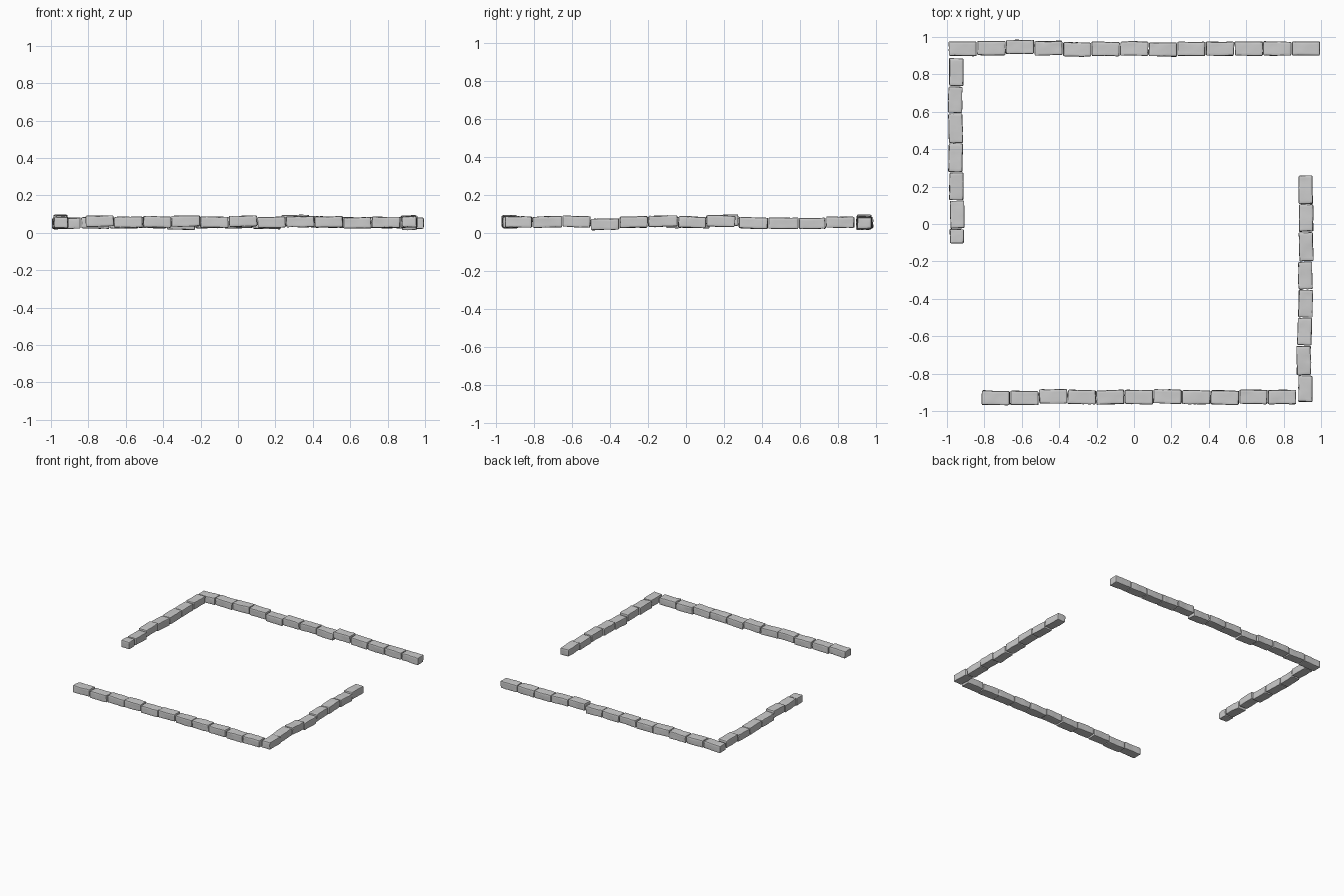
import bpy, bmesh, random
from mathutils import Vector, Matrix, noise

if "Cube" in bpy.data.objects:
    bpy.data.objects.remove(bpy.data.objects["Cube"])

random.seed(4)
WIDTH, HEIGHT = 0.075, 0.058


def brick(name, loc, length, along_y=False, width=WIDTH, height=HEIGHT, yaw=0.0, tilt=0.0):
    """One hand-hewn block: gridded box, worn rounded edges, uneven faces."""
    bm = bmesh.new()
    bmesh.ops.create_cube(bm, size=1)
    # cut the block into an even grid
    for axis, cuts in ((0, 9), (1, 5), (2, 4)):
        for i in range(1, cuts):
            co, no = Vector(), Vector()
            co[axis], no[axis] = i / cuts - 0.5, 1
            bmesh.ops.bisect_plane(bm, geom=bm.verts[:] + bm.edges[:] + bm.faces[:],
                                   plane_co=co, plane_no=no)
    size = Vector((length, width, height))
    for v in bm.verts:
        v.co = Vector(a * b for a, b in zip(v.co, size))
    edges = [e for e in bm.edges if e.calc_face_angle(0) > 0.5]
    bmesh.ops.bevel(bm, geom=edges, offset=0.006, segments=2, profile=0.5,
                    affect='EDGES', clamp_overlap=True)
    # broad warping plus fine chipping
    seed = Vector([random.uniform(0, 90) for _ in range(3)])
    for v in bm.verts:
        p = v.co.copy()
        v.co += noise.noise_vector(p * 14 + seed) * 0.003
        v.co += noise.noise_vector(p * 50 + seed) * 0.0015
    mesh = bpy.data.meshes.new(name)
    rot = Matrix.Rotation(yaw + (1.570796 if along_y else 0), 4, 'Z') @ Matrix.Rotation(tilt, 4, 'Y')
    bm.transform(Matrix.Translation(loc) @ rot)
    bm.to_mesh(mesh)
    bm.free()
    ob = bpy.data.objects.new(name, mesh)
    bpy.context.collection.objects.link(ob)
    ob.select_set(True)
    bpy.context.view_layer.objects.active = ob


def course(name, edges, cross, heights, along_y=False, width=WIDTH, height=HEIGHT):
    """A row of blocks between successive joints; cross and z given per block."""
    for i, (a, b) in enumerate(zip(edges, edges[1:])):
        mid = (a + b) / 2
        loc = (cross[i], mid, heights[i]) if along_y else (mid, cross[i], heights[i])
        brick(f"{name}_{i + 1:02d}", loc, b - a - 0.004, along_y, width, height,
              random.uniform(-0.025, 0.025), random.uniform(-0.035, 0.035))


def even(a, b, n):
    return [a + (b - a) * i / n for i in range(n + 1)]


# back wall
course("back_wall_block", even(-0.992, 0.995, 13),
       [.937, .94, .947, .94, .933, .936, .938, .933, .936, .937, .938, .938, .938],
       [.05, .052, .053, .054, .046, .054, .053, .05, .066, .058, .054, .054, .053])

# front wall
course("front_wall_block", even(-0.815, 0.868, 11),
       [-.93, -.93, -.922, -.925, -.926, -.925, -.922, -.926, -.928, -.924, -.925],
       [.063, .057, .058, .063, .057, .062, .056, .059, .058, .053, .056])

# left wall, ending in a half block
course("left_wall_block", [-.105, -.025, .125, .277, .432, .592, .737, .888],
       [-.947, -.945, -.95, -.954, -.954, -.955, -.95],
       [.055, .055, .066, .052, .051, .05, .056], True)

# right wall
course("right_wall_block", [-.953, -.81, -.65, -.502, -.35, -.2, -.042, .106, .26],
       [.916, .908, .912, .918, .916, .92, .92, .918],
       [.058, .058, .06, .046, .057, .062, .057, .062], True)

bpy.ops.object.shade_smooth_by_angle(angle=0.6)
